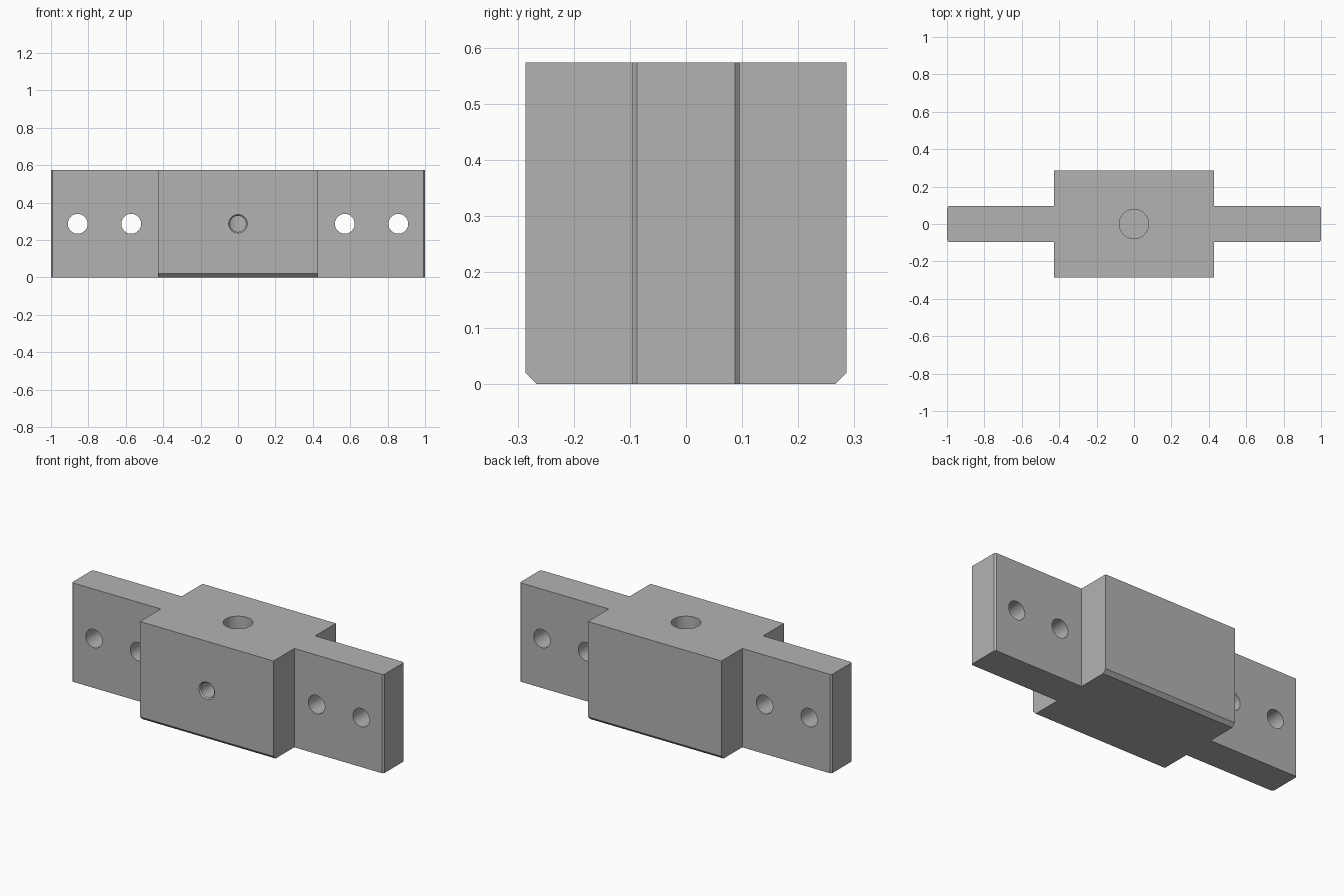
import bpy
import bmesh
from math import pi, radians
from mathutils import Matrix

if "Cube" in bpy.data.objects:
    bpy.data.objects.remove(bpy.data.objects["Cube"], do_unlink=True)

HEIGHT = 0.573
MID = HEIGHT / 2

steel = bpy.data.materials.new("plain_grey")
GREY = (0.45, 0.45, 0.45, 1)
steel.diffuse_color = GREY
steel.use_nodes = True
steel.node_tree.nodes["Principled BSDF"].inputs["Base Color"].default_value = GREY


def finish(bm, name):
    bmesh.ops.recalc_face_normals(bm, faces=bm.faces)
    mesh = bpy.data.meshes.new(name)
    bm.to_mesh(mesh)
    bm.free()
    mesh.materials.append(steel)
    obj = bpy.data.objects.new(name, mesh)
    bpy.context.collection.objects.link(obj)
    return obj


def prism(name, start, offset):
    """Extrude a closed outline of 3D points along the offset."""
    bm = bmesh.new()
    face = bm.faces.new([bm.verts.new(p) for p in start])
    new = bmesh.ops.extrude_face_region(bm, geom=[face])["geom"]
    bmesh.ops.translate(bm, vec=offset, verts=[v for v in new if isinstance(v, bmesh.types.BMVert)])
    return finish(bm, name)


def drill(name, r1, r2, depth, centre, along_y=False):
    """Round cutter, r1 at the low (or back) end and r2 at the high (or front) end."""
    bm = bmesh.new()
    turn = Matrix.Rotation(pi / 2, 4, "X") if along_y else Matrix()
    bmesh.ops.create_cone(bm, cap_ends=True, segments=64, radius1=r1, radius2=r2,
                          depth=depth, matrix=Matrix.Translation(centre) @ turn)
    return finish(bm, name)


def combine(obj, other, operation):
    """Apply a boolean and discard the helper."""
    mod = obj.modifiers.new(operation.lower(), "BOOLEAN")
    mod.operation = operation
    mod.solver = "EXACT"
    mod.object = other
    bpy.context.view_layer.objects.active = obj
    bpy.ops.object.modifier_apply(modifier=mod.name)
    bpy.data.objects.remove(other, do_unlink=True)


# Central block with its two bottom edges chamfered
W, D, C = 0.428, 0.286, 0.02
section = [(-D, HEIGHT), (-D, C), (C - D, 0), (D - C, 0), (D, C), (D, HEIGHT)]
block = prism("mounting_block", [(-W, y, z) for y, z in section], (2 * W, 0, 0))

# Thin strip making both side tabs, with chamfered end corners
T, E = 0.0955, 0.008
plan = [(-1, E - T), (E - 1, -T), (1 - E, -T), (1, E - T),
        (1, T - E), (1 - E, T), (E - 1, T), (-1, T - E)]
tabs = prism("side_tabs", [(x, y, 0) for x, y in plan], (0, 0, HEIGHT))
combine(block, tabs, "UNION")

# Bolt holes through the tabs
for side in (-1, 1):
    for x in (0.571, 0.857):
        combine(block, drill("bolt_hole", 0.053, 0.053, 0.4, (side * x, 0, MID), True), "DIFFERENCE")

# Blind vertical bore in the top
combine(block, drill("top_bore", 0.078, 0.078, 0.5, (0, 0, HEIGHT - 0.18), ), "DIFFERENCE")

# Set screw hole in the front, reaching the bore, with a countersunk mouth
combine(block, drill("screw_hole", 0.043, 0.043, 0.3, (0, -0.2, MID), True), "DIFFERENCE")
combine(block, drill("countersink", 0.041, 0.053, 0.012, (0, -D + 0.003, MID), True), "DIFFERENCE")

# Smooth hole walls, sharp machined edges
bpy.ops.object.select_all(action="DESELECT")
block.select_set(True)
bpy.context.view_layer.objects.active = block
bpy.ops.object.shade_smooth_by_angle(angle=radians(30))
